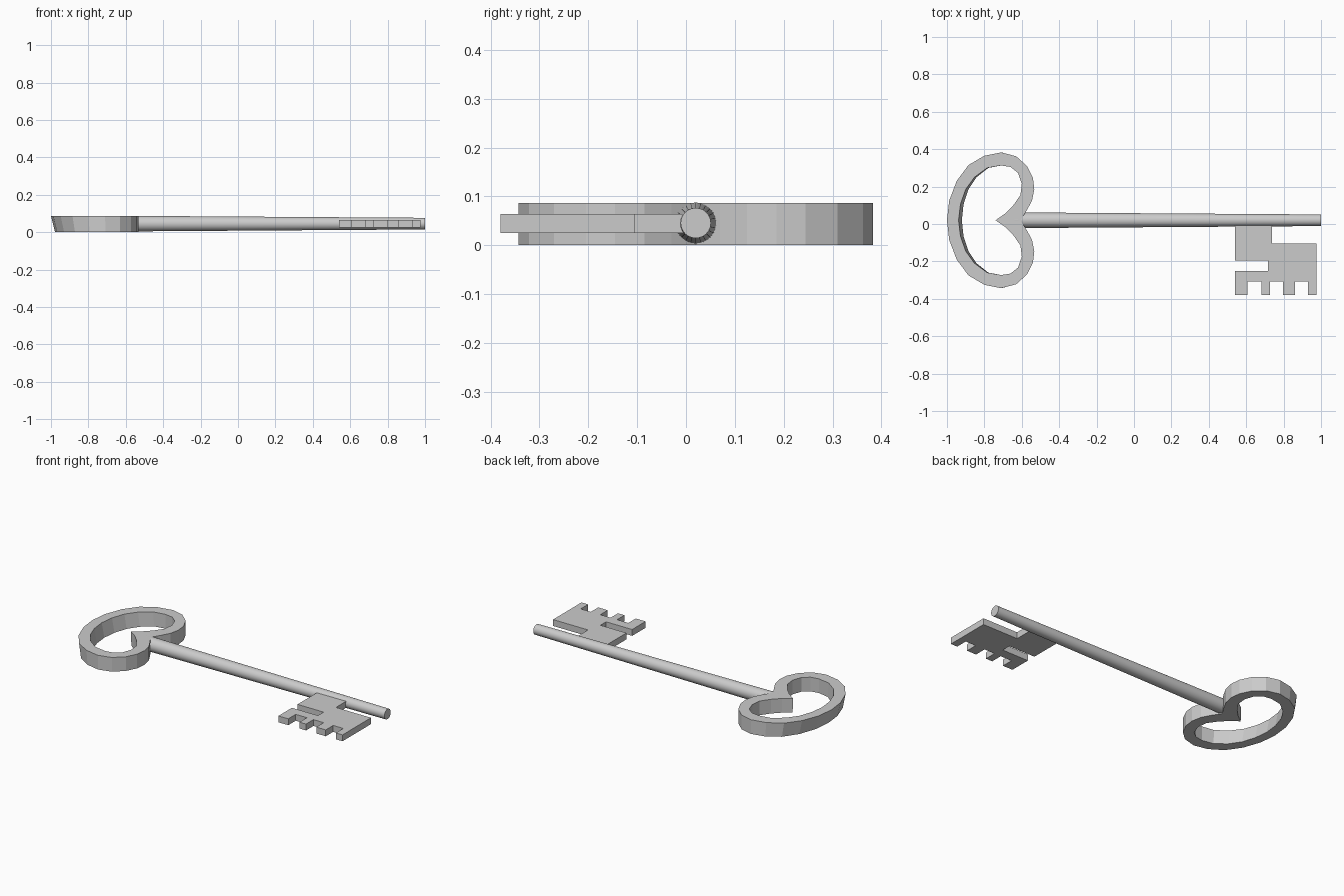
import bpy, bmesh, math
from mathutils import Matrix

if "Cube" in bpy.data.objects:
    bpy.data.objects.remove(bpy.data.objects["Cube"])

metal = bpy.data.materials.new("grey metal")
metal.diffuse_color = (0.6, 0.6, 0.6, 1)
metal.use_nodes = True
metal.node_tree.nodes["Principled BSDF"].inputs["Base Color"].default_value = metal.diffuse_color
CY = 0.02          # key axis
TOP = 0.087        # bow thickness


def finish(bm, name):
    bmesh.ops.recalc_face_normals(bm, faces=bm.faces[:])
    me = bpy.data.meshes.new(name)
    bm.to_mesh(me)
    bm.free()
    me.materials.append(metal)
    ob = bpy.data.objects.new(name, me)
    bpy.context.collection.objects.link(ob)
    return ob


def mirrored(half):
    # closed loop from a half outline running from the axis to the axis
    return half + [(x, -y) for x, y in half[-2:0:-1]]


# heart-shaped bow: matching outer and inner half outlines
outer = mirrored([(-1, 0), (-.988, .105), (-.948, .21), (-.885, .295), (-.80, .345),
                  (-.71, .363), (-.63, .342), (-.572, .29), (-.54, .225),
                  (-.533, .165), (-.545, .105), (-.575, .05), (-.607, 0)])
inner = mirrored([(-.938, 0), (-.928, .085), (-.90, .165), (-.853, .23), (-.785, .28),
                  (-.71, .293), (-.66, .285), (-.62, .253), (-.60, .195),
                  (-.607, .135), (-.645, .08), (-.69, .035), (-.74, 0)])
bm = bmesh.new()


def ring(points, z):
    # the left end leans inwards towards the bottom
    vs = []
    for x, y in points:
        lean = 0.022 * max(0, (-.7 - x) / .3) if z == 0 else 0
        vs.append(bm.verts.new((x + lean, y + CY, z)))
    return vs


loops = [ring(outer, 0), ring(outer, TOP), ring(inner, TOP), ring(inner, 0)]
n = len(outer)
for k in range(4):
    a, b = loops[k], loops[(k + 1) % 4]
    for i in range(n):
        j = (i + 1) % n
        bm.faces.new((a[i], a[j], b[j], b[i]))
finish(bm, "heart_bow")

# tapered round shaft
x0, x1 = -.64, 1.0
bm = bmesh.new()
bmesh.ops.create_cone(bm, cap_ends=True, segments=24, radius1=.042, radius2=.031,
                      depth=x1 - x0,
                      matrix=Matrix.Translation(((x0 + x1) / 2, CY, .0455))
                      @ Matrix.Rotation(math.pi / 2, 4, 'Y'))
shaft = finish(bm, "shaft")
bpy.context.view_layer.objects.active = shaft
shaft.select_set(True)
bpy.ops.object.shade_smooth_by_angle(angle=math.radians(30))

# toothed bit: outline with slot, step and four teeth
outline = [(.54, .01), (.54, -.195), (.717, -.195), (.717, -.25), (.54, -.25)]
teeth = [(.54, .607), (.683, .727), (.797, .861), (.93, .975)]
for i, (a, b) in enumerate(teeth):
    if i:
        outline.append((a, -.308))
    outline += [(a, -.38), (b, -.38)]
    if i < 3:
        outline.append((b, -.308))
outline += [(.975, -.105), (.738, -.105), (.738, .01)]
bm = bmesh.new()
face = bm.faces.new([bm.verts.new((x, y, .025)) for x, y in outline])
ext = bmesh.ops.extrude_face_region(bm, geom=[face])
for v in ext["geom"]:
    if isinstance(v, bmesh.types.BMVert):
        v.co.z = .064
finish(bm, "toothed_bit")
